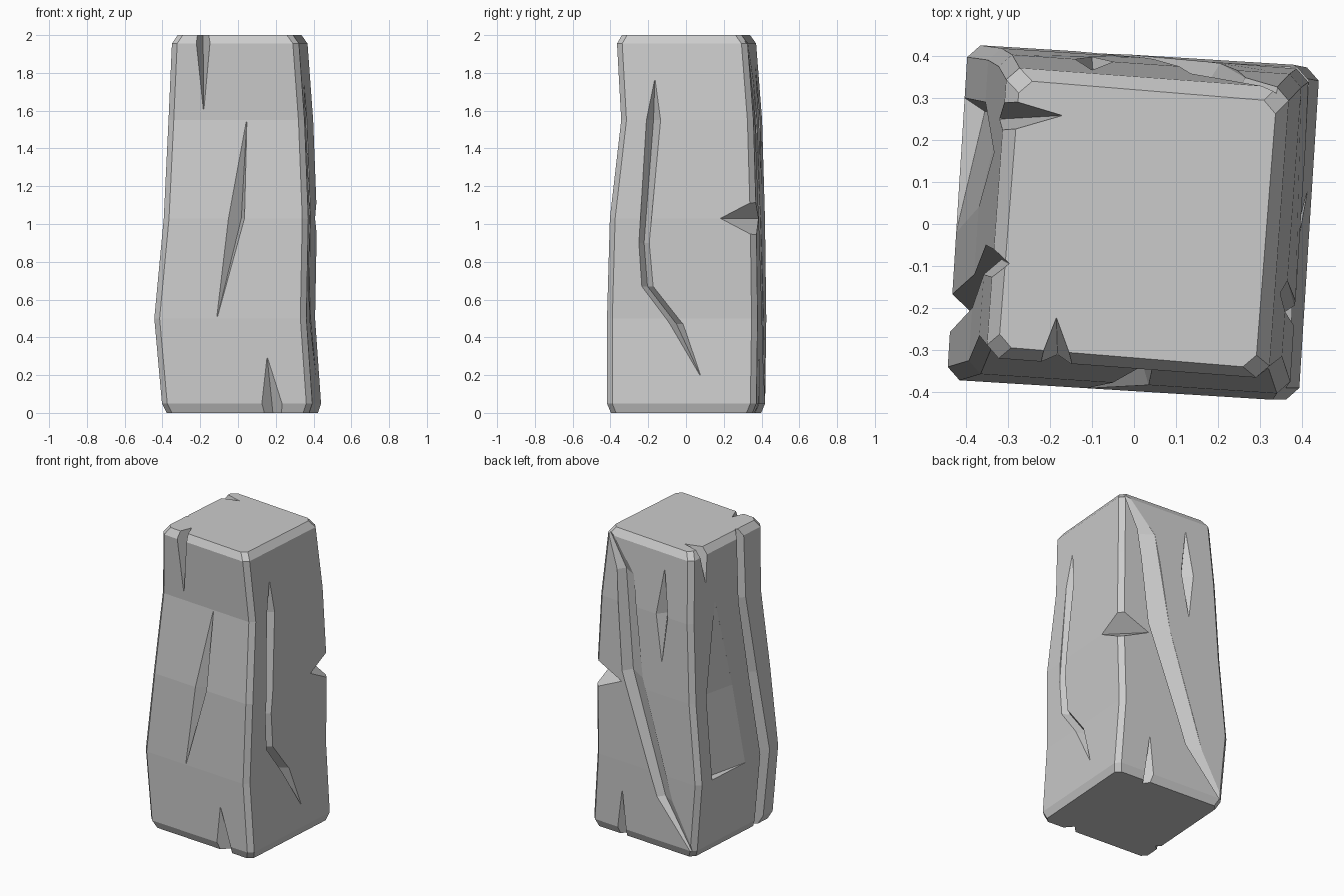
import bpy, bmesh
from mathutils import Vector

if "Cube" in bpy.data.objects:
    bpy.data.objects.remove(bpy.data.objects["Cube"])

# Height, left, right, front and back limits of the slightly turned square plan
LEVELS = [
    (0, -.40, .445, -.42, .42),
    (.5, -.445, .41, -.42, .427),
    (1.03, -.395, .42, -.405, .42),
    (1.55, -.37, .40, -.345, .405),
    (2, -.35, .367, -.37, .37),
]
TURN = .05
# side: first corner, second corner, axis measured along, inward direction
SIDES = {
    "front": (0, 1, 0, Vector((0, 1, 0))),
    "right": (1, 2, 1, Vector((-1, 0, 0))),
    "back": (3, 2, 0, Vector((0, -1, 0))),
    "left": (0, 3, 1, Vector((1, 0, 0))),
}


def corners(z, inset=0):
    z = min(max(z, 0), 2)
    for a, b in zip(LEVELS, LEVELS[1:]):
        if z <= b[0]:
            t = (z - a[0]) / (b[0] - a[0])
            x0, x1, y0, y1 = [p + (q - p) * t for p, q in zip(a[1:], b[1:])]
            x0, x1, y0, y1 = x0 + inset, x1 - inset, y0 + inset, y1 - inset
            return [Vector((x0, y0 + TURN, 0)), Vector((x1 - TURN, y0, 0)),
                    Vector((x1, y1 - TURN, 0)), Vector((x0 + TURN, y1, 0))]


def on_side(side, u, z):
    i, j, axis, _ = SIDES[side]
    c = corners(z)
    p = c[i].lerp(c[j], (u - c[i][axis]) / (c[j][axis] - c[i][axis]))
    p.z = z
    return p


def loft(name, rings):
    bm = bmesh.new()
    loops = [[bm.verts.new(p) for p in r] for r in rings]
    n = len(loops[0])
    for a, b in zip(loops, loops[1:]):
        for k in range(n):
            bm.faces.new((a[k], a[(k + 1) % n], b[(k + 1) % n], b[k]))
    bm.faces.new(loops[0])
    bm.faces.new(loops[-1])
    bmesh.ops.recalc_face_normals(bm, faces=bm.faces[:])
    me = bpy.data.meshes.new(name)
    bm.to_mesh(me)
    bm.free()
    ob = bpy.data.objects.new(name, me)
    bpy.context.collection.objects.link(ob)
    return ob


def body_ring(z, inset=0, chamfer=.03):
    c = corners(z, inset)
    ring = []
    for k in range(4):
        for other in (c[k - 1], c[(k + 1) % 4]):
            p = c[k] + (other - c[k]).normalized() * chamfer
            ring.append((p.x, p.y, z))
    return ring


# Stone pillar body with chamfered corners and rims
pillar = loft("stone_pillar", [body_ring(0, .02), body_ring(.05)]
              + [body_ring(lv[0]) for lv in LEVELS[1:-1]]
              + [body_ring(1.955), body_ring(2, .028)])


def carve(cutter):
    cutter.hide_render = True
    bpy.context.view_layer.objects.active = pillar
    m = pillar.modifiers.new("carve", "BOOLEAN")
    m.operation, m.solver, m.object = "DIFFERENCE", "EXACT", cutter
    bpy.ops.object.modifier_apply(modifier=m.name)
    bpy.data.objects.remove(cutter)


def crack(side, depth, skew, *stations):
    # V groove through (height, position, width); depth follows the width
    inward = SIDES[side][3]
    widest = max(s[2] for s in stations)
    rings = []
    for z, u, w in stations:
        w = max(w, .004)
        l, r = on_side(side, u - w / 2, z), on_side(side, u + w / 2, z)
        a = on_side(side, u + skew * w, z) + inward * depth * w / widest
        rings.append([l - inward * .12, l, a, r, r - inward * .12])
    carve(loft("crack_cutter", rings))


# Front cracks
crack("front", .12, 0, (2.05, -.185, .09), (1.61, -.182, 0))
crack("front", .06, .3, (1.54, .045, 0), (1.03, -.008, .085), (.51, -.11, 0))
crack("front", .08, 0, (.29, .155, 0), (-.05, .19, .15))
# Right crack
crack("right", .055, 0, (1.76, -.165, 0), (1.55, -.172, .075), (.9, -.222, .055),
      (.67, -.204, .06), (.47, -.05, .07), (.2, .075, 0))
# Back cracks
crack("back", .065, .25, (2, .35, .02), (1.75, .2, .13), (1.1, .125, .16),
      (.34, -.13, .12), (.03, -.35, .02))
crack("back", .06, 0, (1.85, -.1, 0), (1.55, -.095, .09), (1.25, -.1, 0))
crack("back", .07, 0, (.3, .2, 0), (-.05, .205, .09))
# Left cracks
crack("left", .05, 0, (2.05, -.095, .07), (1.55, -.085, .07), (1.03, -.16, .08),
      (.5, -.212, .09), (-.05, -.205, .09))
crack("left", .05, .4, (1.62, .17, 0), (1.03, .165, .25), (.5, .14, .32))
crack("left", .17, 0, (2.05, .26, .1), (1.78, .25, 0))

# Notch across the back right edge: a wedge opening outward
mid, out, along = Vector((.31, .28, 1.03)), Vector((.2, .2, 0)), Vector((-.3, .3, 0))
up = Vector((0, 0, .2))
carve(loft("notch_cutter", [[mid + e, mid + e + out + up, mid + e + out - up]
                            for e in (along, -along)]))
